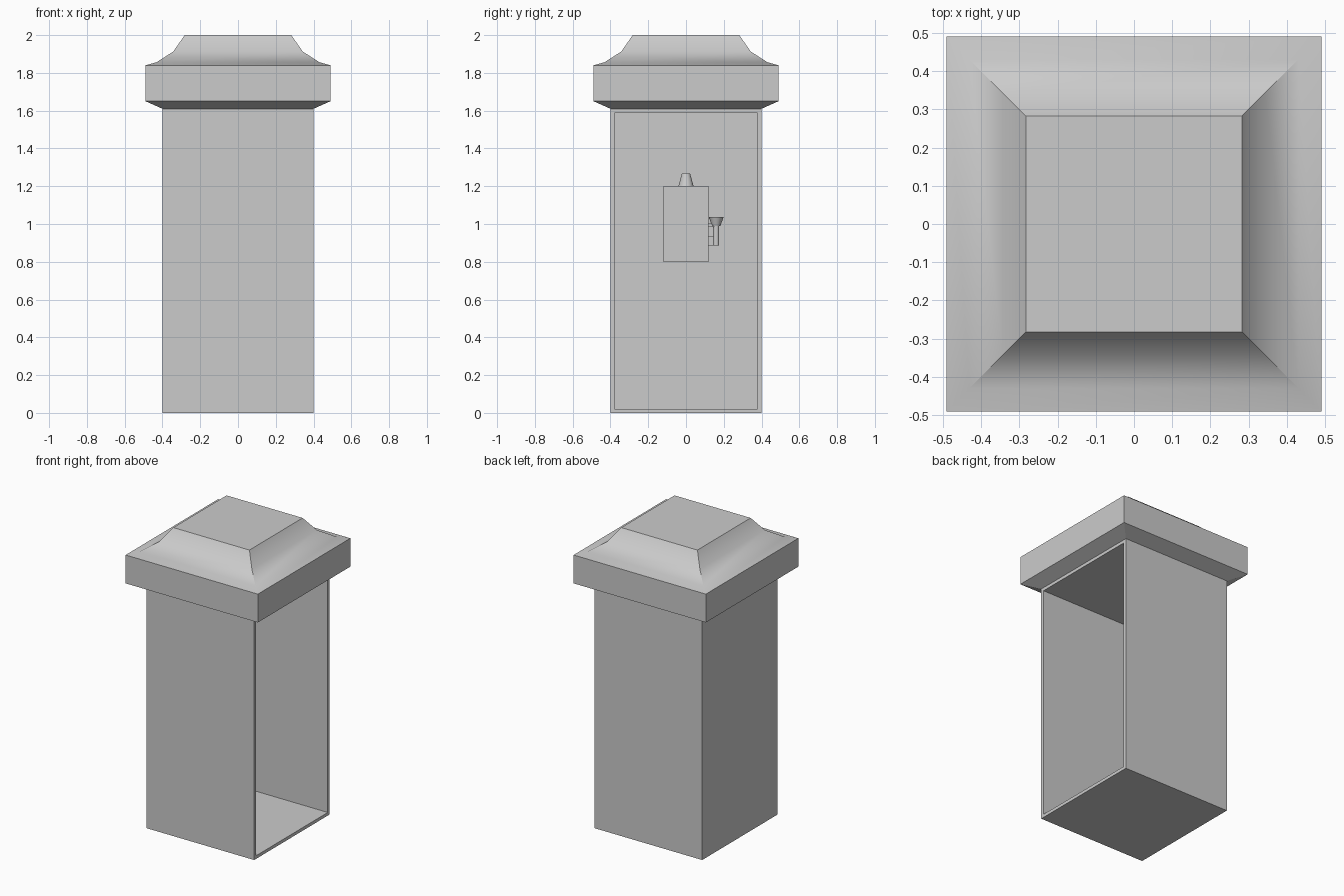
import bpy, bmesh
from math import radians
from mathutils import Vector

if "Cube" in bpy.data.objects:
    bpy.data.objects.remove(bpy.data.objects["Cube"])


def add_object(name, bm, smooth=None):
    bmesh.ops.recalc_face_normals(bm, faces=bm.faces)
    mesh = bpy.data.meshes.new(name)
    bm.to_mesh(mesh)
    bm.free()
    obj = bpy.data.objects.new(name, mesh)
    bpy.context.collection.objects.link(obj)
    if smooth:
        bpy.ops.object.select_all(action='DESELECT')
        obj.select_set(True)
        bpy.context.view_layer.objects.active = obj
        bpy.ops.object.shade_smooth_by_angle(angle=radians(smooth))
    return obj


def box_bm(lo, hi):
    bm = bmesh.new()
    bmesh.ops.create_cube(bm, size=1)
    lo, hi = Vector(lo), Vector(hi)
    for v in bm.verts:
        v.co = (lo + hi) / 2 + v.co * (hi - lo)
    return bm


def box(name, lo, hi):
    return add_object(name, box_bm(lo, hi))


def cone(name, pos, r_bottom, r_top, height, sides=16):
    bm = bmesh.new()
    bmesh.ops.create_cone(bm, cap_ends=True, segments=sides, radius1=r_bottom,
                          radius2=r_top, depth=height)
    x, y, z = pos
    bmesh.ops.translate(bm, vec=(x, y, z + height / 2), verts=bm.verts)
    return add_object(name, bm, 35)


# Booth: hollow box, open on the +x side
bm = box_bm((-0.4, -0.4, 0), (0.4, 0.4, 1.61))
side = max(bm.faces, key=lambda f: f.calc_center_median().x)
bmesh.ops.inset_individual(bm, faces=[side], thickness=0.03)
inner = bmesh.ops.extrude_discrete_faces(bm, faces=[side])["faces"][0]
bmesh.ops.translate(bm, vec=(-0.77, 0, 0), verts=inner.verts)
add_object("booth_shell", bm)

# Roof: square rings stacked along a moulded profile
profile = [(0.4, 1.61), (0.49, 1.65), (0.49, 1.84),
           (0.43, 1.857), (0.343, 1.913), (0.282, 2.0)]
bm = bmesh.new()
rings = [[bm.verts.new((sx * r, sy * r, z))
          for sx, sy in ((-1, -1), (1, -1), (1, 1), (-1, 1))] for r, z in profile]
for a, b in zip(rings, rings[1:]):
    for i in range(4):
        j = (i + 1) % 4
        bm.faces.new((a[i], a[j], b[j], b[i]))
bm.faces.new(rings[-1])
add_object("roof", bm, 30)

# Wall telephone on the inner back wall
box("phone_case", (-0.37, -0.12, 0.8), (-0.22, 0.12, 1.2))
cone("phone_top_horn", (-0.295, 0, 1.2), 0.04, 0.022, 0.067)

# Receiver hanging on its side hook
box("receiver_hook", (-0.31, 0.12, 0.885), (-0.28, 0.146, 0.935))
box("receiver_arm", (-0.305, 0.12, 0.985), (-0.285, 0.15, 1.005))
cone("receiver_handle", (-0.295, 0.16, 0.885), 0.016, 0.016, 0.115, 12)
cone("receiver_cup", (-0.295, 0.16, 0.99), 0.022, 0.04, 0.048)
